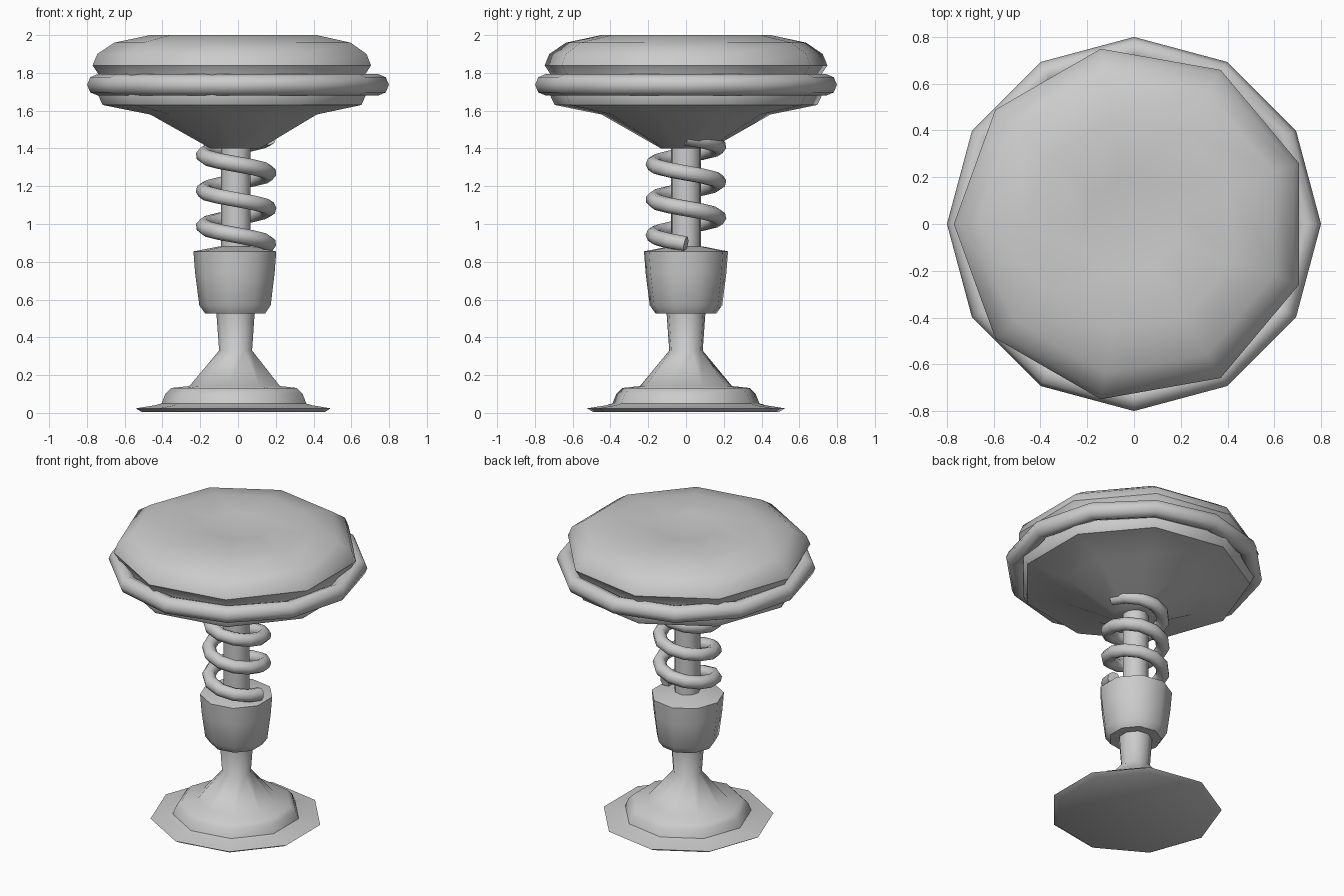
import bpy, bmesh
from math import sin, cos, pi, radians

if "Cube" in bpy.data.objects:
    bpy.data.objects.remove(bpy.data.objects["Cube"])

CX = -0.01  # turned parts sit slightly left of the trim ring


def finish(name, bm, angle=48):
    bmesh.ops.recalc_face_normals(bm, faces=bm.faces)
    me = bpy.data.meshes.new(name)
    bm.to_mesh(me)
    bm.free()
    me.shade_smooth()
    me.set_sharp_from_angle(angle=radians(angle))
    ob = bpy.data.objects.new(name, me)
    bpy.context.collection.objects.link(ob)
    return ob


def loft(bm, rings, closed=False):
    pairs = list(zip(rings, rings[1:])) + ([(rings[-1], rings[0])] if closed else [])
    for a, b in pairs:
        n = max(len(a), len(b))
        for i in range(n):
            j = (i + 1) % n
            quad = [a[i % len(a)], a[j % len(a)], b[j % len(b)], b[i % len(b)]]
            bm.faces.new(list(dict.fromkeys(quad)))


def turned(name, profile, sides=9):
    """Revolve (radius, z) points; radius 0 becomes a pole."""
    bm = bmesh.new()
    rings = []
    for r, z in profile:
        if r == 0:
            rings.append([bm.verts.new((CX, 0, z))])
        else:
            rings.append([bm.verts.new((CX + r * cos(pi + 2 * pi * i / sides),
                                        r * sin(pi + 2 * pi * i / sides), z))
                          for i in range(sides)])
    loft(bm, rings)
    return finish(name, bm)


# Flared foot and lower stem
turned("base", [(0, 0.005), (0.50, 0.005), (0.532, 0.024), (0.43, 0.04), (0.395, 0.05),
                (0.375, 0.10), (0.342, 0.132), (0.247, 0.142), (0.09, 0.33),
                (0.106, 0.55), (0, 0.55)])

# Spring cup
turned("collar", [(0, 0.525), (0.163, 0.525), (0.195, 0.57), (0.217, 0.74),
                  (0.226, 0.855), (0.085, 0.882), (0, 0.882)])

# Centre rod
turned("rod", [(0, 0.86), (0.081, 0.86), (0.081, 1.42), (0, 1.42)])

# Padded seat with conical underside and dimpled top
turned("seat", [(0, 1.40), (0.135, 1.40), (0.455, 1.58), (0.706, 1.63), (0.73, 1.68),
                (0.72, 1.74), (0.73, 1.795), (0.76, 1.84), (0.735, 1.90), (0.645, 1.96),
                (0.455, 2.0), (0.20, 1.99), (0, 1.965)])

# Trim ring around the seat
bm = bmesh.new()
loft(bm, [[bm.verts.new(((0.742 + 0.057 * cos(v)) * cos(u),
                         (0.742 + 0.057 * cos(v)) * sin(u), 1.737 + 0.057 * sin(v)))
           for v in (2 * pi * k / 8 for k in range(8))]
          for u in (2 * pi * i / 12 for i in range(12))], closed=True)
finish("trim_ring", bm, 60)

# Coil spring, descending counter-clockwise for three turns
curve = bpy.data.curves.new("spring", 'CURVE')
curve.dimensions = '3D'
curve.bevel_depth = 0.042
curve.bevel_resolution = 2
curve.use_fill_caps = True
turns, steps = 3, 12
path = curve.splines.new('POLY')
path.points.add(turns * steps)
for i, p in enumerate(path.points):
    a = 2 * pi * i / steps
    p.co = (CX + 0.172 * cos(a), 0.172 * sin(a), 1.458 - 0.188 * i / steps, 1)
path.use_smooth = True
bpy.context.collection.objects.link(bpy.data.objects.new("spring", curve))
